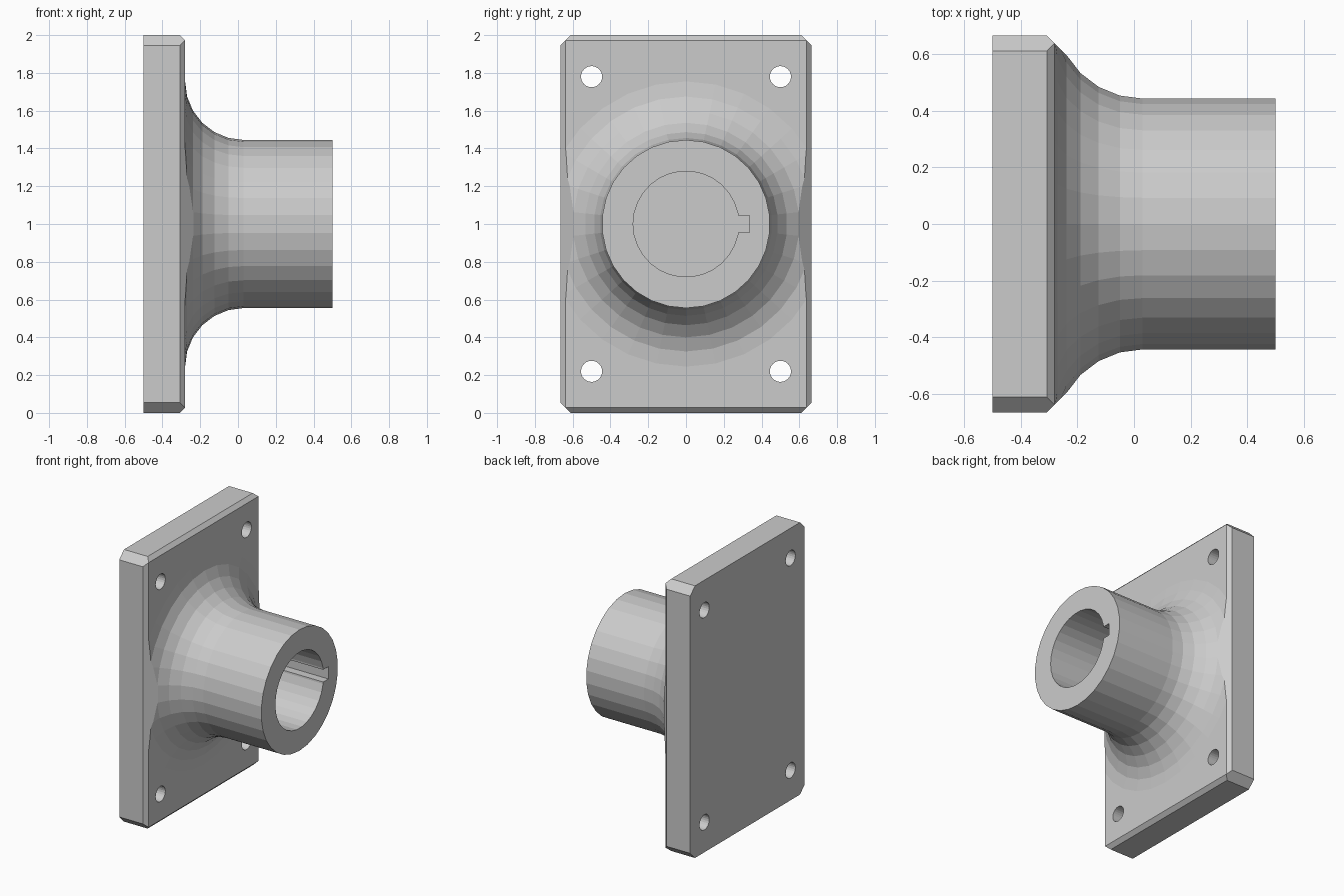
import bpy
import bmesh
from math import sin, cos, radians
from mathutils import Vector, Matrix

cube = bpy.data.objects.get("Cube")
if cube:
    bpy.data.objects.remove(cube, do_unlink=True)

# Dimensions
HALF_Y, HALF_Z, MID_Z = 0.665, 1.0, 1.0
BACK, FACE, END = -0.5, -0.28, 0.5
CHAMFER = 0.0275
HUB_R, FILLET_R, BORE_R = 0.445, 0.31, 0.28

steel = bpy.data.materials.new("grey steel")
steel.use_nodes = True
grey = (0.6, 0.6, 0.6, 1)
steel.diffuse_color = grey
steel.node_tree.nodes["Principled BSDF"].inputs["Base Color"].default_value = grey


def finish(name, bm):
    bmesh.ops.recalc_face_normals(bm, faces=bm.faces)
    mesh = bpy.data.meshes.new(name)
    bm.to_mesh(mesh)
    bm.free()
    mesh.materials.append(steel)
    obj = bpy.data.objects.new(name, mesh)
    bpy.context.collection.objects.link(obj)
    return obj


def box(bm, low, high):
    low, high = Vector(low), Vector(high)
    bmesh.ops.create_cube(bm, size=1, matrix=Matrix.Translation((low + high) / 2)
                          @ Matrix.Diagonal((*(high - low), 1)))


def rod(bm, radius, x0, x1, y, z, sides):
    bmesh.ops.create_cone(
        bm, cap_ends=True, segments=sides, radius1=radius, radius2=radius, depth=x1 - x0,
        matrix=Matrix.Translation(((x0 + x1) / 2, y, z)) @ Matrix.Rotation(radians(90), 4, 'Y'))


def turn(bm, profile):
    verts = [bm.verts.new((x, 0, MID_Z + r)) for x, r in profile]
    edges = [bm.edges.new(pair) for pair in zip(verts, verts[1:])]
    bmesh.ops.spin(bm, geom=verts + edges, cent=(0, 0, MID_Z), axis=(1, 0, 0),
                   angle=radians(360), steps=30, use_duplicate=False)
    bmesh.ops.remove_doubles(bm, verts=bm.verts, dist=1e-4)


def slice_off(bm, point, normal):
    cut = bmesh.ops.bisect_plane(bm, geom=bm.verts[:] + bm.edges[:] + bm.faces[:], dist=1e-5,
                                 plane_co=point, plane_no=normal, clear_outer=True)
    edges = [e for e in cut["geom_cut"] if isinstance(e, bmesh.types.BMEdge) and e.is_boundary]
    bmesh.ops.holes_fill(bm, edges=edges, sides=0)


def chamfer_sides(bm):
    for s in (-1, 1):
        slice_off(bm, (FACE - CHAMFER, s * HALF_Y, MID_Z), (1, s, 0))


def cut(obj, cutter):
    cutter.hide_render = True
    cutter.hide_viewport = True
    mod = obj.modifiers.new("cut", 'BOOLEAN')
    mod.operation = 'DIFFERENCE'
    mod.solver = 'EXACT'
    mod.object = cutter


# Mounting plate with chamfered corners and front edges
bm = bmesh.new()
box(bm, (BACK, -HALF_Y, 0), (FACE, HALF_Y, 2 * HALF_Z))
for sy in (-1, 1):
    for sz in (-1, 1):
        slice_off(bm, (0, sy * HALF_Y, MID_Z + sz * (HALF_Z - 2 * CHAMFER)), (0, sy, sz))
chamfer_sides(bm)
for s in (-1, 1):
    slice_off(bm, (FACE - CHAMFER, 0, MID_Z + s * HALF_Z), (1, 0, s))
plate = finish("mounting_plate", bm)

# Bolt holes through the plate
for sy in (-1, 1):
    for sz in (-1, 1):
        bm = bmesh.new()
        rod(bm, 0.056, BACK - 0.1, FACE + 0.1, sy * 0.5, MID_Z + sz * 0.78, 24)
        cut(plate, finish("bolt_hole_cutter", bm))

# Hub: the wide foot of the flare is trimmed by the plate chamfer, then the barrel is added
flare = []
for i in range(7):
    a = radians(15 * i)
    flare.append((FACE + FILLET_R * (1 - cos(a)), HUB_R + FILLET_R * (1 - sin(a))))
bm = bmesh.new()
turn(bm, [(FACE, 0)] + flare[:4])
chamfer_sides(bm)
turn(bm, flare[3:] + [(END, HUB_R), (END, 0)])
hub = finish("hub", bm)

# Blind bore and keyway
bm = bmesh.new()
rod(bm, BORE_R, FACE - 0.1, END + 0.1, 0, MID_Z, 30)
cut(hub, finish("bore_cutter", bm))
bm = bmesh.new()
box(bm, (FACE - 0.1, 0, MID_Z - 0.045), (END + 0.1, 0.335, MID_Z + 0.045))
cut(hub, finish("keyway_cutter", bm))
